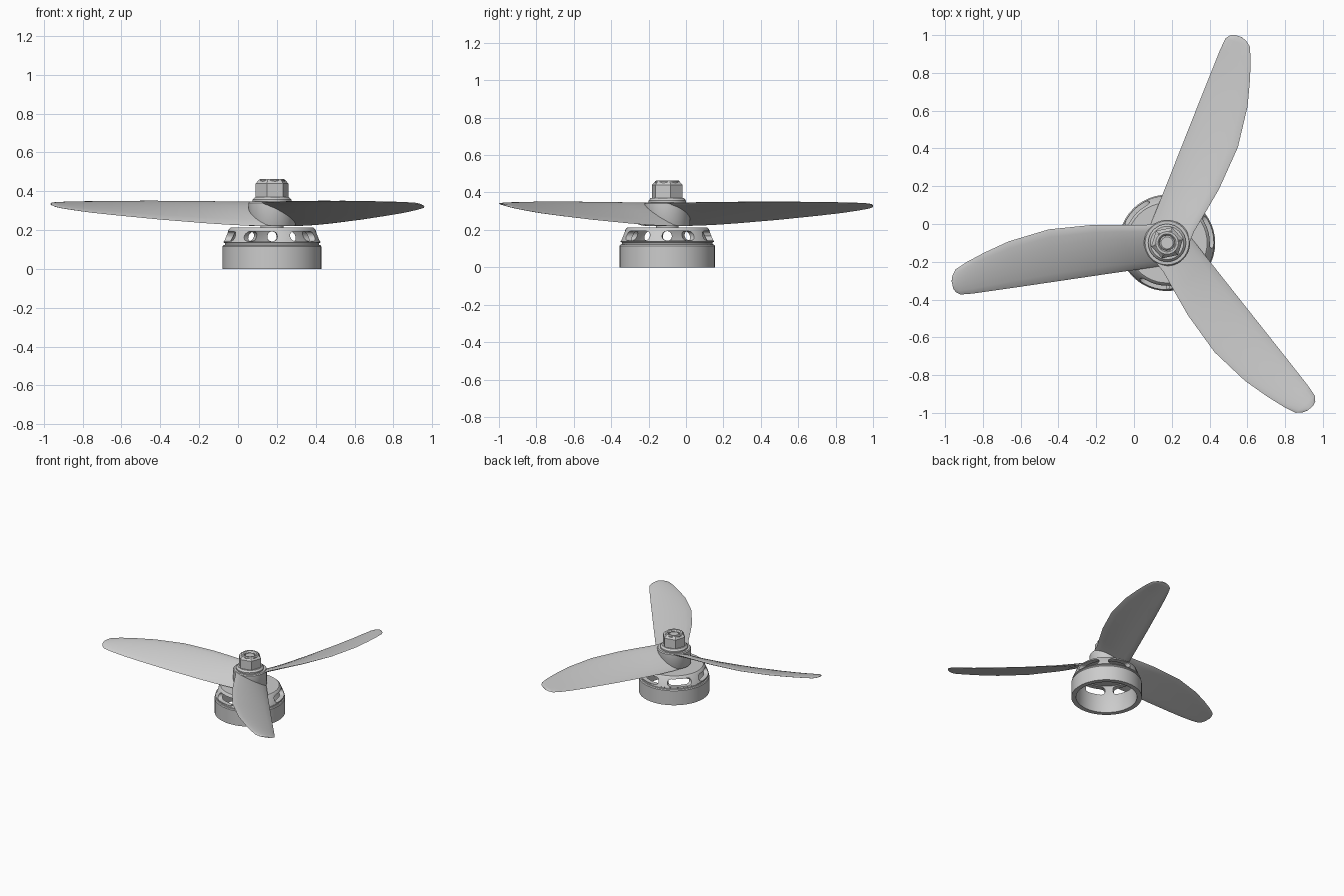
import bpy, bmesh
from math import sin, cos, pi, radians

if "Cube" in bpy.data.objects:
    bpy.data.objects.remove(bpy.data.objects["Cube"])

CX, CY = 0.175, -0.10      # rotor axis


def finish(name, bm, angle=35):
    bmesh.ops.recalc_face_normals(bm, faces=bm.faces)
    me = bpy.data.meshes.new(name)
    bm.to_mesh(me)
    bm.free()
    ob = bpy.data.objects.new(name, me)
    ob.location = (CX, CY, 0)
    bpy.context.collection.objects.link(ob)
    smooth(ob, angle)
    return ob


def smooth(ob, angle):
    bpy.ops.object.select_all(action='DESELECT')
    ob.select_set(True)
    bpy.context.view_layer.objects.active = ob
    bpy.ops.object.shade_smooth_by_angle(angle=radians(angle))


def lathe(name, profile, n=40, turn=0.0, angle=35):
    """Revolve (radius, z) points; radius 0 ends become poles."""
    bm = bmesh.new()
    rings = []
    for r, z in profile:
        if r == 0:
            rings.append([bm.verts.new((0, 0, z))] * n)
        else:
            rings.append([bm.verts.new((r * cos(turn + 2 * pi * i / n),
                                        r * sin(turn + 2 * pi * i / n), z)) for i in range(n)])
    for a, b in zip(rings, rings[1:]):
        for i in range(n):
            j = (i + 1) % n
            quad = list(dict.fromkeys((a[i], a[j], b[j], b[i])))
            bm.faces.new(quad)
    return finish(name, bm, angle)


# Motor bell: open below, sloped shoulder, flat lid
bell = lathe("motor_bell", [
    (0, 0.200), (0.185, 0.200), (0.218, 0.135), (0.220, 0.0), (0.255, 0.0),
    (0.255, 0.115), (0.250, 0.122), (0.243, 0.124), (0.243, 0.133), (0.250, 0.137),
    (0.222, 0.205), (0.212, 0.214), (0, 0.214)], n=48)

# Six rounded vent slots around the shoulder
bm = bmesh.new()
half, zc, zr = radians(15), 0.168, 0.026
outline = []
for side in (1, -1):
    for k in range(7):
        a = -pi / 2 + pi * k / 6
        outline.append((side * (half + radians(7) * cos(a)), zc + side * zr * sin(a)))
for s in range(6):
    base = radians(15 + 60 * s)
    inner, outer = [[bm.verts.new((r * cos(base + a), r * sin(base + a), z))
                     for a, z in outline] for r in (0.15, 0.32)]
    for i in range(len(outline)):
        j = (i + 1) % len(outline)
        bm.faces.new((inner[i], inner[j], outer[j], outer[i]))
    bm.faces.new(inner)
    bm.faces.new(outer)
bmesh.ops.triangulate(bm, faces=bm.faces)
cutter = finish("slot_cutter", bm)
cutter.hide_render = True
mod = bell.modifiers.new("slots", 'BOOLEAN')
mod.operation = 'DIFFERENCE'
mod.solver = 'EXACT'
mod.object = cutter
bpy.context.view_layer.objects.active = bell
bpy.ops.object.modifier_apply(modifier=mod.name)
bpy.data.objects.remove(cutter)
smooth(bell, 35)

# Shaft, propeller hub, flanged hex nut
lathe("shaft", [(0, 0.205), (0.06, 0.205), (0.06, 0.23), (0.04, 0.25), (0.04, 0.445),
                (0.032, 0.452), (0, 0.452)], n=24)
lathe("propeller_hub", [(0, 0.222), (0.118, 0.222), (0.122, 0.228), (0.122, 0.340),
                        (0.116, 0.347), (0, 0.347)])
lathe("nut_flange", [(0, 0.345), (0.100, 0.345), (0.100, 0.357), (0.088, 0.370), (0, 0.370)], n=32)
lathe("hex_nut", [(0.044, 0.365), (0.086, 0.365), (0.086, 0.440), (0.067, 0.461),
                  (0.050, 0.461), (0.044, 0.452), (0.044, 0.365)], n=6, turn=radians(12), angle=20)
lathe("nut_collar", [(0.040, 0.440), (0.066, 0.440), (0.066, 0.458), (0.060, 0.464),
                     (0.048, 0.464), (0.040, 0.455), (0.040, 0.440)], n=24)

# Blade stations: distance, high edge offset, low edge offset, high z, low z, thickness
STATIONS = [
    (0.02, -0.112, 0.115, 0.342, 0.222, 0.030),
    (0.10, -0.116, 0.112, 0.344, 0.222, 0.030),
    (0.22, -0.142, 0.105, 0.346, 0.226, 0.028),
    (0.36, -0.171, 0.097, 0.348, 0.235, 0.026),
    (0.60, -0.195, 0.084, 0.350, 0.254, 0.022),
    (0.82, -0.175, 0.072, 0.349, 0.275, 0.018),
    (0.96, -0.142, 0.064, 0.347, 0.290, 0.016),
    (1.06, -0.112, 0.058, 0.345, 0.304, 0.014),
    (1.125, -0.086, 0.050, 0.342, 0.315, 0.012),
    (1.148, -0.057, 0.032, 0.339, 0.322, 0.010),
    (1.158, -0.030, 0.010, 0.336, 0.328, 0.006)]
CHORD = [0, 0.04, 0.15, 0.32, 0.5, 0.68, 0.85, 0.96, 1]


def blade(name, turn):
    bm = bmesh.new()
    loops = []
    for r, t0, t1, z0, z1, th in STATIONS:
        top, bot = [], []
        for c in CHORD:
            bulge = (4 * c * (1 - c)) ** 0.5
            t, z = t0 + (t1 - t0) * c, z0 + (z1 - z0) * c + 0.3 * th * bulge ** 2
            h = 0.5 * th * bulge
            for lst, dz in ((top, h), (bot, -h)):
                lst.append((r * cos(turn) - t * sin(turn), r * sin(turn) + t * cos(turn), z + dz))
        loops.append([bm.verts.new(p) for p in top + bot[-2:0:-1]])
    n = len(loops[0])
    for a, b in zip(loops, loops[1:]):
        for i in range(n):
            j = (i + 1) % n
            bm.faces.new((a[i], a[j], b[j], b[i]))
    bm.faces.new(loops[0])
    bm.faces.new(loops[-1])
    finish(name, bm, 40)


for k in range(3):
    blade(f"blade_{k + 1}", radians(71.5 + 120 * k))
